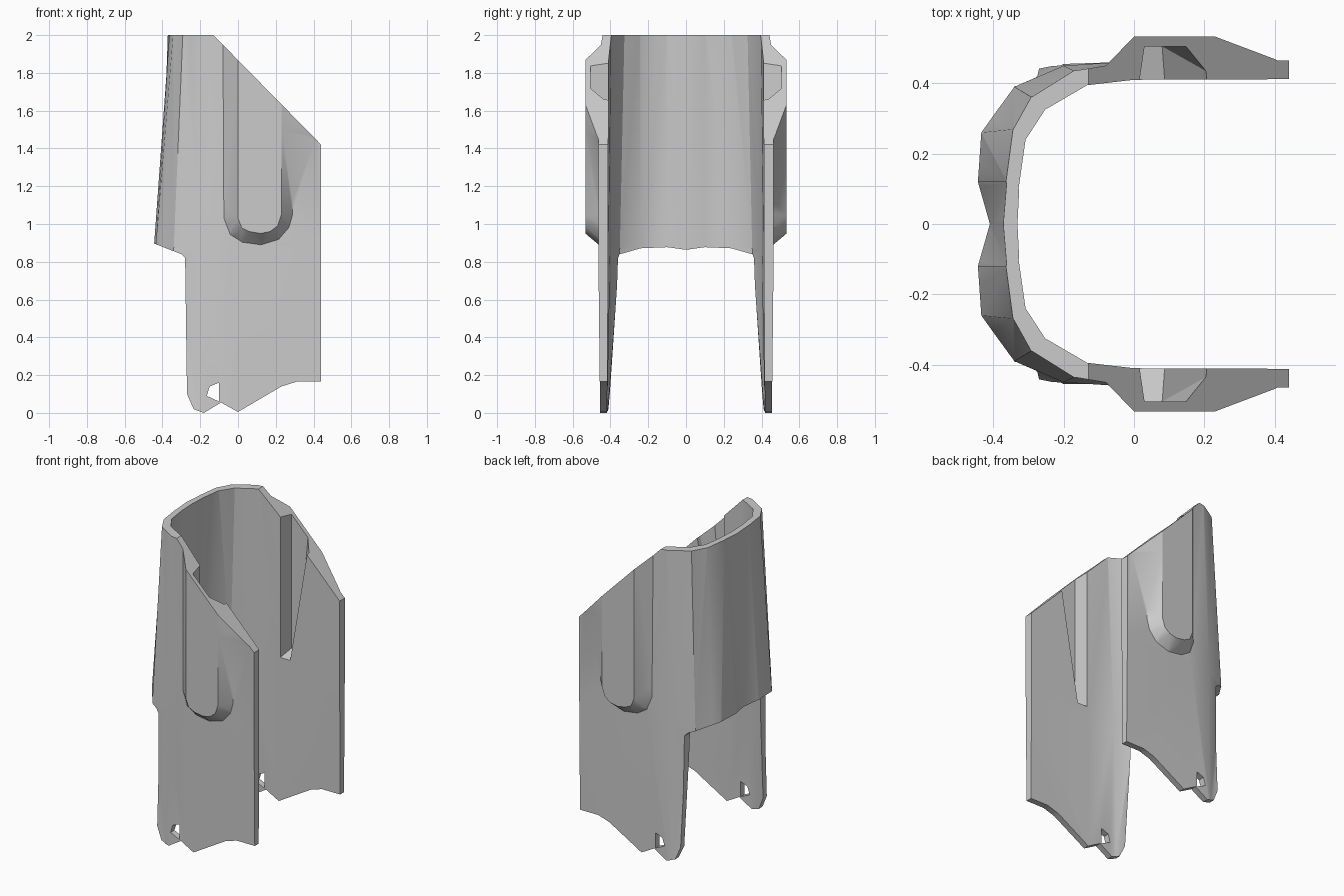
import bpy
import bmesh

cube = bpy.data.objects.get("Cube")
if cube:
    bpy.data.objects.remove(cube, do_unlink=True)

grey = bpy.data.materials.new("plain grey")
grey.use_nodes = True
grey.diffuse_color = (0.6, 0.6, 0.6, 1)
grey.node_tree.nodes["Principled BSDF"].inputs["Base Color"].default_value = (0.6, 0.6, 0.6, 1)


def loft(name, rings):
    """Closed solid through rings of equal point count."""
    bm = bmesh.new()
    rows = [[bm.verts.new(p) for p in ring] for ring in rings]
    for a, b in zip(rows, rows[1:]):
        for i in range(len(a)):
            j = (i + 1) % len(a)
            bm.faces.new((a[i], a[j], b[j], b[i]))
    bm.faces.new(rows[0])
    bm.faces.new(rows[-1])
    bmesh.ops.triangulate(bm, faces=bm.faces[:])
    bmesh.ops.recalc_face_normals(bm, faces=bm.faces[:])
    mesh = bpy.data.meshes.new(name)
    bm.to_mesh(mesh)
    bm.free()
    obj = bpy.data.objects.new(name, mesh)
    bpy.context.collection.objects.link(obj)
    mesh.materials.append(grey)
    return obj


def side_ring(outline, y):
    return [(x, y, z) for x, z in outline]


def combine(target, tool, operation):
    """Apply a boolean and remove the tool."""
    mod = target.modifiers.new(operation, "BOOLEAN")
    mod.operation = operation
    mod.solver = "EXACT"
    mod.object = tool
    bpy.context.view_layer.objects.active = target
    bpy.ops.object.modifier_apply(modifier=mod.name)
    bpy.data.objects.remove(tool, do_unlink=True)


def wall_ring(outer, inner, z):
    """Mirror half profiles (open end to rear centre) into a U section."""
    def whole(half):
        return half + [(x, -y) for x, y in reversed(half[:-1])]
    return [(x, y, z) for x, y in whole(outer) + whole(inner)[::-1]]


# Curved shell, open towards +x
low_outer = [(.5, .455), (-.05, .455), (-.2, .455), (-.36, .445), (-.435, .26), (-.445, .12), (-.41, 0)]
low_inner = [(.5, .418), (0, .418), (-.2, .418), (-.32, .41), (-.38, .24), (-.395, .1), (-.36, 0)]
mid_outer = [(.5, .465), (-.05, .46), (-.2, .45), (-.34, .39), (-.435, .26), (-.445, .12), (-.41, 0)]
mid_inner = [(.5, .412), (0, .41), (-.18, .4), (-.3, .35), (-.38, .24), (-.395, .1), (-.36, 0)]
top_outer = [(.5, .465), (-.05, .455), (-.17, .435), (-.29, .36), (-.34, .27), (-.36, .12), (-.37, 0)]
top_inner = [(.5, .412), (0, .41), (-.13, .395), (-.25, .325), (-.305, .24), (-.325, .1), (-.33, 0)]
shell = loft("curved_shell", [
    wall_ring(low_outer, low_inner, -.05),
    wall_ring(mid_outer, mid_inner, .88),
    wall_ring(top_outer, top_inner, 2.05),
])

# Raised channel on each side, hollowed by a tapering pocket
base = [(-.08, 2.2), (-.08, 1.03), (-.05, .94), (.02, .895), (.12, .88),
        (.22, .91), (.28, .98), (.3, 1.05), (.45, 1.45), (.45, 2.2)]
plateau = [(0, 2.2), (0, 1.03), (.02, .98), (.06, .96), (.12, .95),
           (.17, .96), (.21, .99), (.23, 1.05), (.23, 1.5), (.23, 2.2)]
pocket_mouth = [(.01, 2.3), (.01, .93), (.09, .93), (.32, 2.3)]
pocket_floor = [(.03, 2.3), (.03, .97), (.08, .97), (.2, 2.3)]
for side in (-1, 1):
    bulge = loft("side_channel", [side_ring(base, side * .45), side_ring(plateau, side * .533)])
    combine(shell, bulge, "UNION")
for side in (-1, 1):
    pocket = loft("pocket_cutter", [side_ring(pocket_mouth, side * .37), side_ring(pocket_floor, side * .505)])
    combine(shell, pocket, "DIFFERENCE")

# Trim to the slanted top, stepped rear and shaped feet
silhouette = [(-.6, 2), (-.13, 2), (.44, 1.42), (.44, .165), (.31, .165), (.23, .14),
              (0, .005), (-.09, .055), (-.18, 0), (-.235, .02), (-.27, .1),
              (-.28, .82), (-.3, .84), (-.44, .895), (-.6, .93)]
trim = loft("trim_block", [side_ring(silhouette, y) for y in (-.8, .8)])
combine(shell, trim, "INTERSECT")

# Small fixing hole through both legs
hole = [(-.165, .09), (-.1, .06), (-.1, .16), (-.15, .14)]
drill = loft("hole_cutter", [side_ring(hole, y) for y in (-.8, .8)])
combine(shell, drill, "DIFFERENCE")

bpy.ops.object.select_all(action="DESELECT")
shell.select_set(True)
bpy.context.view_layer.objects.active = shell
bpy.ops.object.shade_smooth_by_angle(angle=.6)
